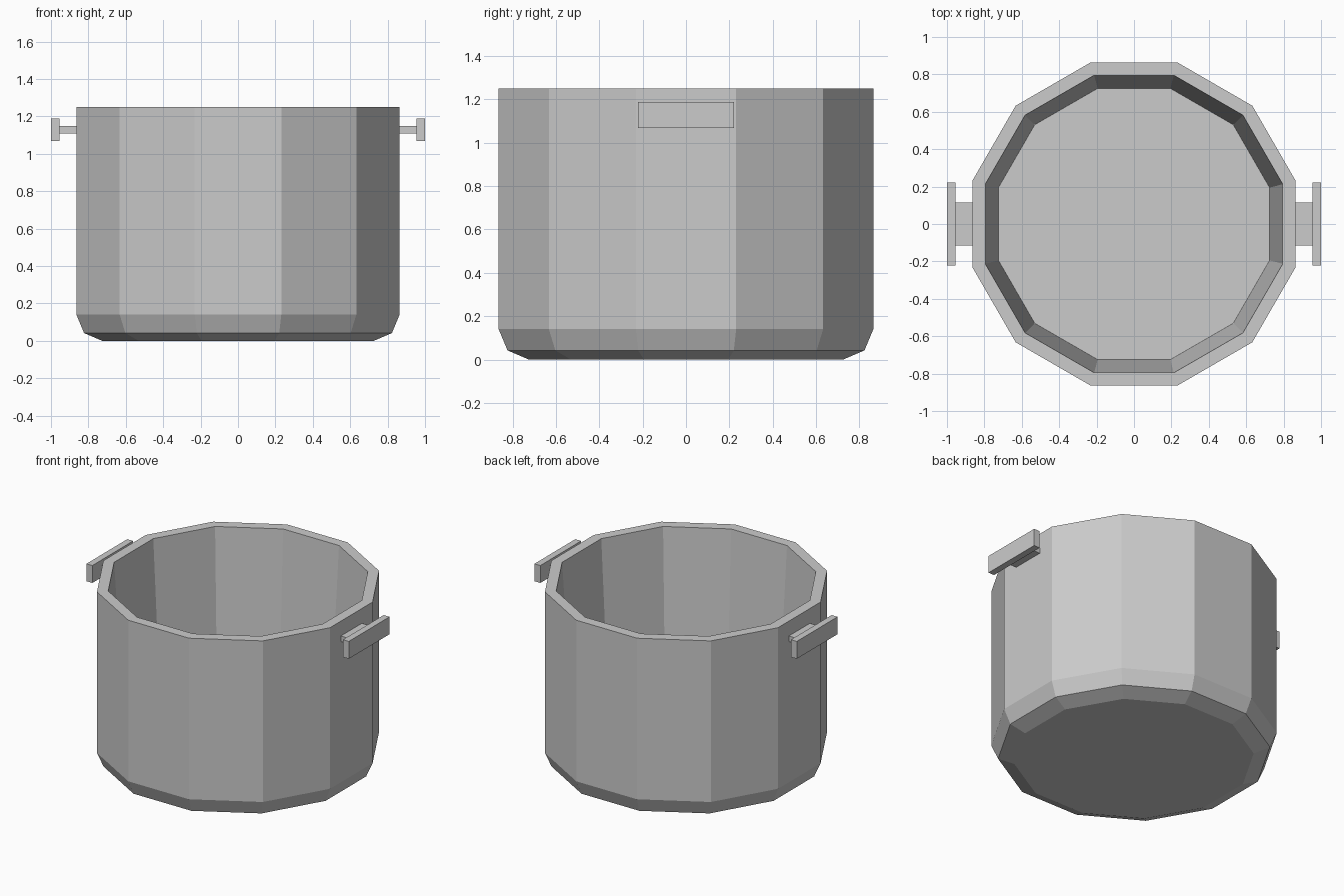
import bpy, bmesh, math

if "Cube" in bpy.data.objects:
    bpy.data.objects.remove(bpy.data.objects["Cube"])

SIDES = 12
# (flat-to-centre radius, height): outside from base up to rim, then inside down to floor
PROFILE = [(0.725, 0.0), (0.823, 0.042), (0.864, 0.14), (0.864, 1.25),
           (0.795, 1.25), (0.725, 0.06)]


def make_object(name, bm):
    bmesh.ops.recalc_face_normals(bm, faces=bm.faces)
    mesh = bpy.data.meshes.new(name)
    bm.to_mesh(mesh)
    bm.free()
    obj = bpy.data.objects.new(name, mesh)
    bpy.context.collection.objects.link(obj)
    return obj


def box(name, lo, hi):
    bm = bmesh.new()
    bmesh.ops.create_cube(bm, size=1)
    for v in bm.verts:
        v.co = [(a + b) / 2 + c * (b - a) for a, b, c in zip(lo, hi, v.co)]
    return make_object(name, bm)


# Pot: twelve-sided lathed shell with bevelled base and tapered inside
bm = bmesh.new()
rings = []
for apothem, z in PROFILE:
    r = apothem / math.cos(math.pi / SIDES)
    angles = [(i + 0.5) * math.tau / SIDES for i in range(SIDES)]
    rings.append([bm.verts.new((r * math.cos(a), r * math.sin(a), z)) for a in angles])
for low, high in zip(rings, rings[1:]):
    for i in range(SIDES):
        j = (i + 1) % SIDES
        bm.faces.new((low[i], low[j], high[j], high[i]))
bm.faces.new(rings[0])
bm.faces.new(rings[-1])
make_object("pot_body", bm)

# Handles: a stem and a grip bar on each side
for side, s in (("right", 1), ("left", -1)):
    stem_x = sorted((s * 0.85, s * 0.957))
    grip_x = sorted((s * 0.955, s * 1.0))
    box(side + "_handle_stem", (stem_x[0], -0.115, 1.11), (stem_x[1], 0.115, 1.148))
    box(side + "_handle_grip", (grip_x[0], -0.222, 1.068), (grip_x[1], 0.222, 1.188))
